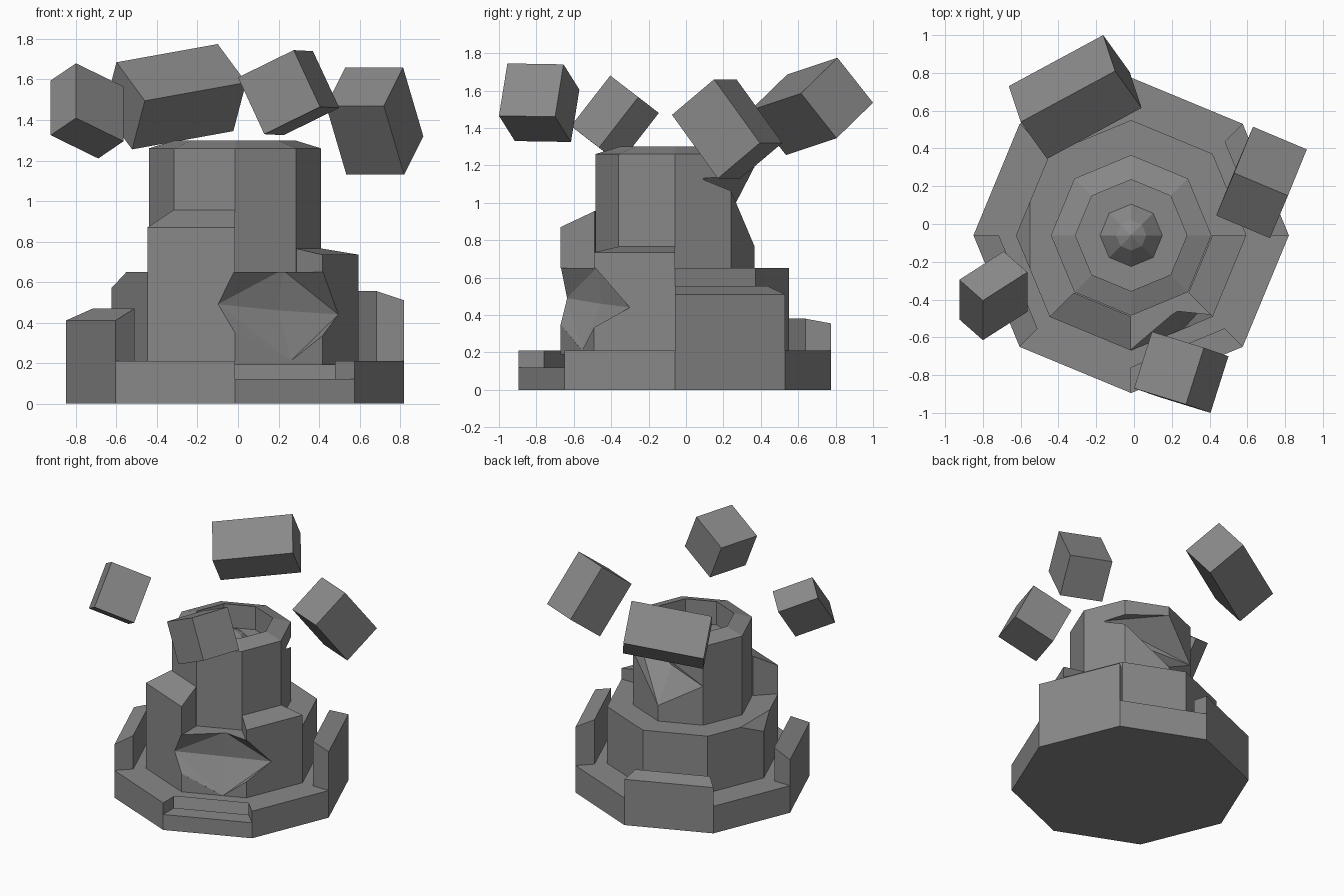
import bpy, bmesh, math
from mathutils import Vector

if "Cube" in bpy.data.objects:
    bpy.data.objects.remove(bpy.data.objects["Cube"])

CX, CY = -0.015, -0.06          # axis of the tower
stone = bpy.data.materials.new("grey_stone")
stone.diffuse_color = (0.25, 0.25, 0.25, 1)
stone.use_nodes = True
stone.node_tree.nodes["Principled BSDF"].inputs["Base Color"].default_value = stone.diffuse_color


def finish(name, bm):
    bmesh.ops.remove_doubles(bm, verts=bm.verts, dist=1e-4)
    bmesh.ops.recalc_face_normals(bm, faces=bm.faces)
    me = bpy.data.meshes.new(name)
    bm.to_mesh(me)
    bm.free()
    me.materials.append(stone)
    ob = bpy.data.objects.new(name, me)
    bpy.context.collection.objects.link(ob)
    return ob


def at(r, i, z):
    """Point on the octagon corner i."""
    a = math.radians(45 * i)
    return Vector((CX + r * math.cos(a), CY + r * math.sin(a), z))


def face(bm, pts):
    """Face from points, dropping repeated ones."""
    out = []
    for p in pts:
        if all((p - q).length > 1e-4 for q in out):
            out.append(p)
    if len(out) > 2:
        bm.faces.new([bm.verts.new(p) for p in out])


def lathe(profile):
    """Eight-sided solid from (radius, height) pairs; flat bottom cap."""
    bm = bmesh.new()
    for i in range(8):
        for (r0, z0), (r1, z1) in zip(profile, profile[1:]):
            face(bm, [at(r0, i, z0), at(r0, i + 1, z0), at(r1, i + 1, z1), at(r1, i, z1)])
    r, z = profile[0]
    face(bm, [at(r, i, z) for i in range(8)])
    r, z = profile[-1]
    if r > 0:
        face(bm, [at(r, i, z) for i in range(8)])
    bmesh.ops.remove_doubles(bm, verts=bm.verts, dist=1e-4)
    return bm


def wall_ring(name, ri, ro, z0, floor, heights):
    """Broken wall: one (outer, inner) height per octagon side, stepped ends."""
    bm = bmesh.new()
    for i, (zo, zi) in enumerate(heights):
        j = i + 1
        face(bm, [at(ro, i, z0), at(ro, j, z0), at(ro, j, zo), at(ro, i, zo)])
        face(bm, [at(ro, i, zo), at(ro, j, zo), at(ri, j, zi), at(ri, i, zi)])
        face(bm, [at(ri, i, floor), at(ri, j, floor), at(ri, j, zi), at(ri, i, zi)])
        no, ni = heights[j % 8]
        if (no, ni) != (zo, zi):
            face(bm, [at(ro, j, zo), at(ri, j, zi), at(ri, j, ni), at(ro, j, no)])
    return finish(name, bm)


def raised_block(name, i, ri, ro, z0, zo, zi):
    """Single standing wall piece on octagon side i."""
    bm = bmesh.new()
    a, b = [[at(ro, k, z0), at(ro, k, zo), at(ri, k, zi), at(ri, k, z0)] for k in (i, i + 1)]
    face(bm, a)
    face(bm, b)
    for k in range(4):
        n = (k + 1) % 4
        face(bm, [a[k], a[n], b[n], b[k]])
    return finish(name, bm)


def dent(target, name, rim, deep, out):
    """Cut a faceted broken hole: rim points, deep points, outward push."""
    bm = bmesh.new()
    rim = [Vector(p) for p in rim]
    for p in rim + [p + Vector(out) for p in rim] + [Vector(p) for p in deep]:
        bm.verts.new(p)
    res = bmesh.ops.convex_hull(bm, input=bm.verts)
    loose = [v for v in bm.verts if not v.link_faces]
    bmesh.ops.delete(bm, geom=loose, context='VERTS')
    cutter = finish(name, bm)
    cutter.hide_render = True
    cutter.hide_viewport = True
    mod = target.modifiers.new("dent", 'BOOLEAN')
    mod.operation = 'DIFFERENCE'
    mod.solver = 'EXACT'
    mod.object = cutter


def loose_block(name, corner, a, b, c):
    """Tumbled box from a corner and its three edges."""
    p, a, b, c = map(Vector, (corner, a, b, c))
    bm = bmesh.new()
    for o, u, v in ((p, a, b), (p, b, c), (p, a, c),
                    (p + c, a, b), (p + a, b, c), (p + b, a, c)):
        face(bm, [o, o + u, o + u + v, o + v])
    finish(name, bm)


# Base tier: plain walls, a low notch in front and three standing pieces
LOW = (0.21, 0.21)
wall_ring("outer_wall", 0.70, 0.835, 0.0, 0.12,
          [(0.51, 0.555), LOW, (0.355, 0.38), LOW, (0.41, 0.47), LOW, (0.12, 0.12), LOW])
floor = bmesh.new()
face(floor, [at(0.835, i, 0) for i in range(8)])
finish("base_underside", floor)
ledge = bmesh.new()
for i in range(8):
    face(ledge, [at(0.70, i, 0.21), at(0.70, i + 1, 0.21), at(0.61, i + 1, 0.21), at(0.61, i, 0.21)])
finish("base_ledge", ledge)

# Middle tier drum with a chipped left corner and a hole in front
bm = lathe([(0.61, 0.19), (0.61, 0.65)])
cut = bmesh.ops.bisect_plane(bm, geom=bm.verts[:] + bm.edges[:] + bm.faces[:],
                             plane_co=(-0.625, 0, 0.57), plane_no=(-0.73, 0, 0.68),
                             clear_outer=True)
bmesh.ops.holes_fill(bm, edges=[e for e in bm.edges if e.is_boundary], sides=0)
drum = finish("middle_tier", bm)
dent(drum, "front_hole_cutter",
     [(-0.10, -0.637, 0.49), (-0.015, -0.67, 0.35), (0.26, -0.555, 0.21),
      (0.495, -0.30, 0.44), (0.416, -0.491, 0.66), (-0.015, -0.67, 0.66)],
     [(0.20, -0.455, 0.46), (0.22, -0.47, 0.66)], (0.15, -0.37, 0))
raised_block("middle_wall_front", 5, 0.43, 0.61, 0.65, 0.87, 0.955)
raised_block("middle_wall_right", 7, 0.43, 0.61, 0.65, 0.735, 0.765)

# Top tier with hollow crown, small dome inside and a broken back
core = finish("top_tier", lathe([(0.425, 0.64), (0.425, 1.26), (0.295, 1.30), (0.295, 1.12),
                                 (0.165, 1.12), (0.08, 1.21), (0, 1.25)]))
dent(core, "back_hole_cutter",
     [(0.353, 0.09, 1.13), (-0.015, 0.365, 0.77), (-0.317, 0.242, 0.95), (-0.015, 0.365, 1.19)],
     [(0.01, 0.16, 1.0)], (0, 0.4, 0))

# Floating blocks
loose_block("floating_block_back", (-0.60, 0.54, 1.685),
            (0.50, 0.27, 0.09), (0.14, -0.195, -0.19), (-0.063, 0.19, -0.24))
loose_block("floating_block_front", (0.0, -0.87, 1.61),
            (0.275, -0.085, 0.135), (0.13, -0.045, -0.28), (0.095, 0.30, -0.005))
loose_block("floating_block_left", (-0.80, -0.405, 1.68),
            (0, -0.21, -0.27), (-0.125, 0.11, -0.085), (0.235, 0.15, -0.115))
loose_block("floating_block_right", (0.53, 0.27, 1.66),
            (0.285, -0.12, 0), (-0.095, -0.225, -0.19), (0.10, 0.245, -0.34))
